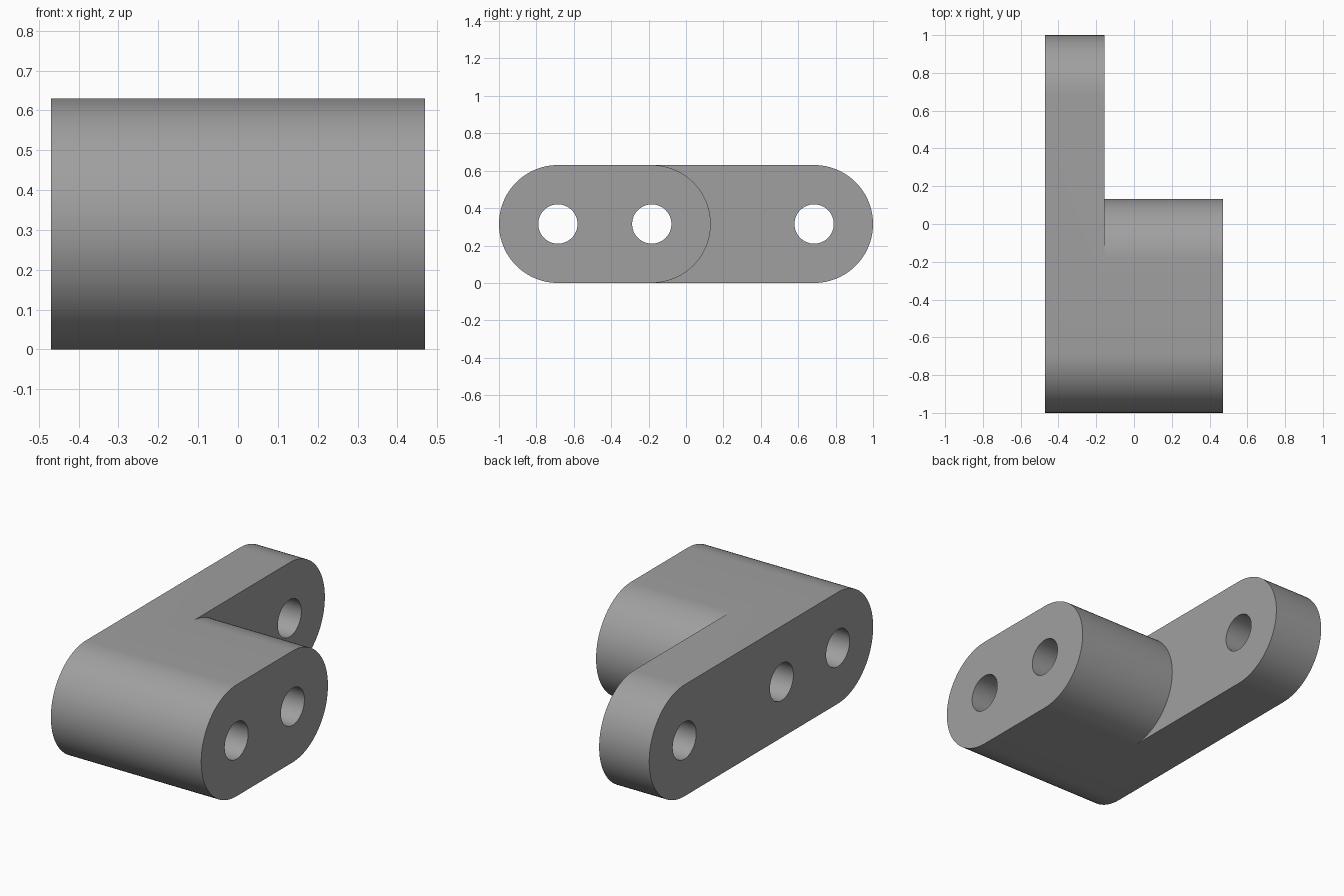
import bpy, bmesh, math

if "Cube" in bpy.data.objects:
    bpy.data.objects.remove(bpy.data.objects["Cube"])

R, HOLE = 0.315, 0.105          # end radius and hole radius; R is also mid height
FRONT, MID, BACK = -0.685, -0.183, 0.685   # hole centres along y
X0, X1, STEP = -0.47, 0.47, -0.157

grey = bpy.data.materials.new("grey")
grey.diffuse_color = (0.35, 0.35, 0.35, 1)
grey.use_nodes = True
grey.node_tree.nodes["Principled BSDF"].inputs["Base Color"].default_value = grey.diffuse_color


def arc(cy, r, a0, a1, n):
    """Points (y, z) on an arc about (cy, R)."""
    return [(cy + r * math.cos(math.radians(a0 + (a1 - a0) * i / n)),
             R + r * math.sin(math.radians(a0 + (a1 - a0) * i / n))) for i in range(n + 1)]


def prism(name, profile, x0, x1):
    """Extrude a (y, z) profile along x."""
    bm = bmesh.new()
    face = bm.faces.new([bm.verts.new((x0, y, z)) for y, z in profile])
    ext = bmesh.ops.extrude_face_region(bm, geom=[face], use_keep_orig=True)
    verts = [g for g in ext["geom"] if isinstance(g, bmesh.types.BMVert)]
    bmesh.ops.translate(bm, verts=verts, vec=(x1 - x0, 0, 0))
    bmesh.ops.recalc_face_normals(bm, faces=bm.faces)
    mesh = bpy.data.meshes.new(name)
    bm.to_mesh(mesh)
    bm.free()
    mesh.materials.append(grey)
    obj = bpy.data.objects.new(name, mesh)
    bpy.context.collection.objects.link(obj)
    return obj


# Full-width rounded bar
link = prism("stepped_link", arc(BACK, R, -90, 90, 48) + arc(FRONT, R, 90, 270, 48), X0, X1)

# Cutter that leaves a thin arm behind the rounded end of the wide block
cutters = [prism("step_cutter",
                 [(MID, -0.2)] + arc(MID, R, -90, 90, 48) + [(MID, 0.9), (1.3, 0.9), (1.3, -0.2)],
                 STEP, X1 + 0.2)]

# Pin holes
for y in (FRONT, MID, BACK):
    cutters.append(prism("hole_cutter", arc(y, HOLE, 0, 360, 64)[:-1], X0 - 0.1, X1 + 0.1))

bpy.context.view_layer.objects.active = link
link.select_set(True)
for c in cutters:
    mod = link.modifiers.new("cut", "BOOLEAN")
    mod.operation, mod.solver, mod.object = "DIFFERENCE", "EXACT", c
    bpy.ops.object.modifier_apply(modifier=mod.name)
    bpy.data.objects.remove(c)

bpy.ops.object.shade_smooth_by_angle(angle=math.radians(30))
